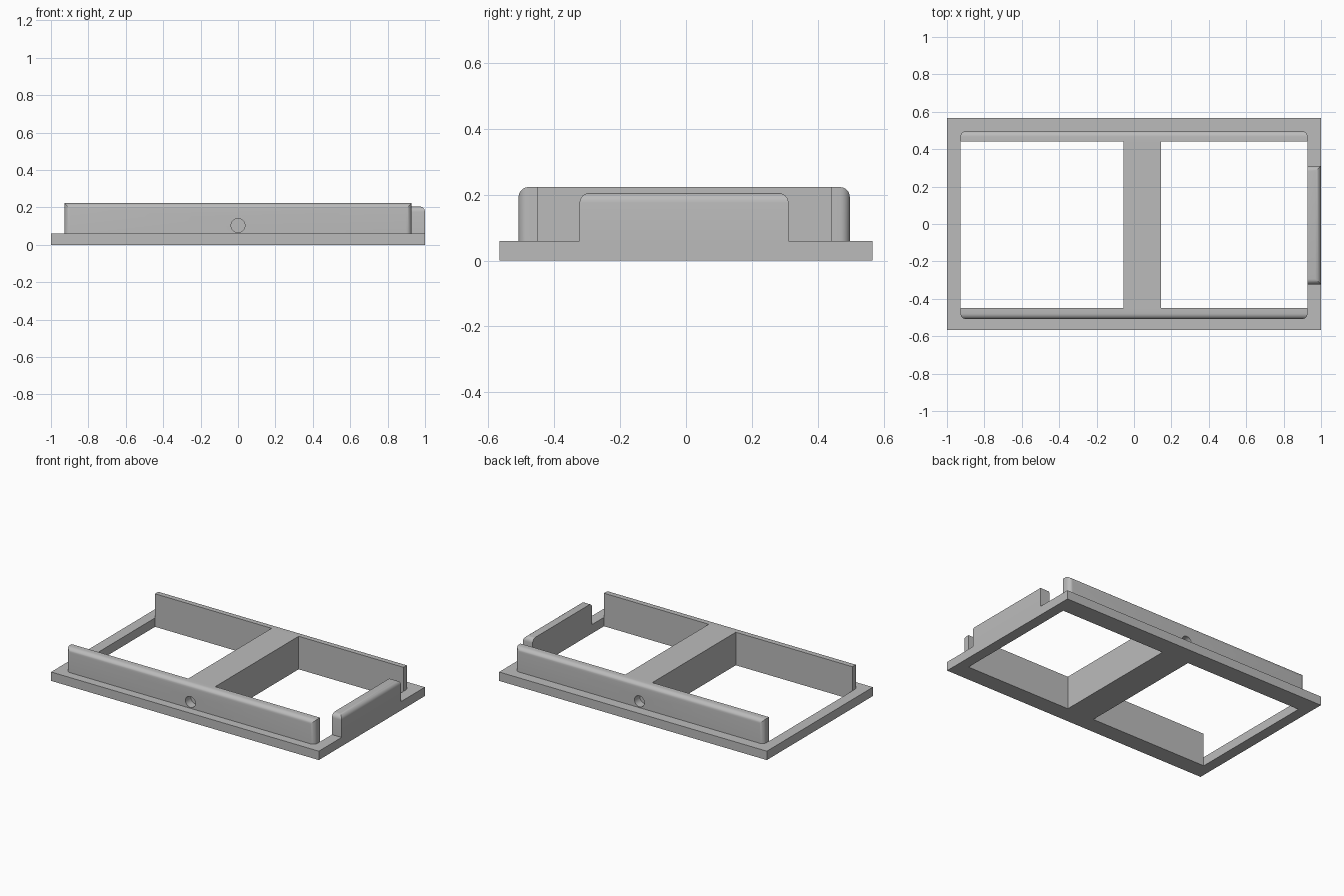
import bpy
import bmesh
import math
from mathutils import Matrix, Vector

cube = bpy.data.objects.get("Cube")
if cube:
    bpy.data.objects.remove(cube, do_unlink=True)

# Main dimensions
HALF_X, HALF_Y = 1.0, 0.566
OPEN_X = 0.928
INNER_FRONT, INNER_BACK = -0.45, 0.44
OUTER_FRONT, OUTER_BACK = -0.508, 0.497
BASE_TOP, WALL_TOP, TAB_TOP = 0.06, 0.223, 0.205
ROUND = 0.03

grey = bpy.data.materials.new("plain grey")
grey.use_nodes = True
colour = (0.5, 0.5, 0.5, 1.0)
grey.diffuse_color = colour
grey.node_tree.nodes["Principled BSDF"].inputs["Base Color"].default_value = colour


def finish(name, bm):
    """Turn a bmesh into a shaded, coloured object."""
    bmesh.ops.recalc_face_normals(bm, faces=bm.faces)
    mesh = bpy.data.meshes.new(name)
    bm.to_mesh(mesh)
    bm.free()
    mesh.materials.append(grey)
    obj = bpy.data.objects.new(name, mesh)
    bpy.context.collection.objects.link(obj)
    return obj


def activate(obj):
    bpy.ops.object.select_all(action='DESELECT')
    obj.select_set(True)
    bpy.context.view_layer.objects.active = obj


def smooth(obj):
    activate(obj)
    bpy.ops.object.shade_smooth_by_angle(angle=math.radians(30))


def box(name, low, high, rounded=None):
    """Box between two corners; rounded(midpoint) picks the edges to fillet."""
    low, high = Vector(low), Vector(high)
    bm = bmesh.new()
    bmesh.ops.create_cube(bm, size=1)
    for v in bm.verts:
        v.co = Vector([(a + b) / 2 + c * (b - a) for a, b, c in zip(low, high, v.co)])
    if rounded:
        edges = [e for e in bm.edges if rounded((e.verts[0].co + e.verts[1].co) / 2)]
        bmesh.ops.bevel(bm, geom=edges, offset=ROUND, segments=6,
                        profile=0.5, affect='EDGES')
    return finish(name, bm)


def near(a, b):
    return abs(a - b) < 1e-4


# Base frame: a flat ring pulled up to its thickness
bm = bmesh.new()
signs = [(-1, -1), (1, -1), (1, 1), (-1, 1)]
outer = [bm.verts.new((sx * HALF_X, sy * HALF_Y, 0)) for sx, sy in signs]
inner = [bm.verts.new((sx * OPEN_X, INNER_BACK if sy > 0 else INNER_FRONT, 0))
         for sx, sy in signs]
ring = [bm.faces.new((outer[i], outer[(i + 1) % 4], inner[(i + 1) % 4], inner[i]))
        for i in range(4)]
pulled = bmesh.ops.extrude_face_region(bm, geom=ring, use_keep_orig=True)["geom"]
bmesh.ops.translate(bm, vec=(0, 0, BASE_TOP),
                    verts=[g for g in pulled if isinstance(g, bmesh.types.BMVert)])
finish("base_frame", bm)

# Long walls, filleted on the outer top and outer upright edges, with a round socket
for name, y_out, y_in in (("front_wall", OUTER_FRONT, INNER_FRONT),
                          ("back_wall", OUTER_BACK, INNER_BACK)):
    wall = box(name, (-OPEN_X, min(y_out, y_in), BASE_TOP),
               (OPEN_X, max(y_out, y_in), WALL_TOP),
               lambda m: near(m.y, y_out) and not near(m.z, BASE_TOP))
    bm = bmesh.new()
    bmesh.ops.create_cone(bm, cap_ends=True, segments=32, radius1=0.037, radius2=0.037,
                          depth=0.2, matrix=Matrix.Translation((0, y_out, 0.103))
                          @ Matrix.Rotation(math.pi / 2, 4, 'X'))
    cutter = finish("socket_cutter", bm)
    cutter.hide_render = True
    cut = wall.modifiers.new("socket", 'BOOLEAN')
    cut.operation = 'DIFFERENCE'
    cut.solver = 'EXACT'
    cut.object = cutter
    activate(wall)
    bpy.ops.object.modifier_apply(modifier=cut.name)
    bpy.data.objects.remove(cutter, do_unlink=True)
    smooth(wall)

# Solid cross bar between the long walls
box("divider", (-0.057, INNER_FRONT, 0), (0.145, INNER_BACK, WALL_TOP))

# Short end tab, filleted on its outer top edge and both top ends
tab = box("end_tab", (OPEN_X, -0.323, BASE_TOP), (HALF_X, 0.311, TAB_TOP),
          lambda m: near(m.z, TAB_TOP) and not near(m.x, OPEN_X))
smooth(tab)
